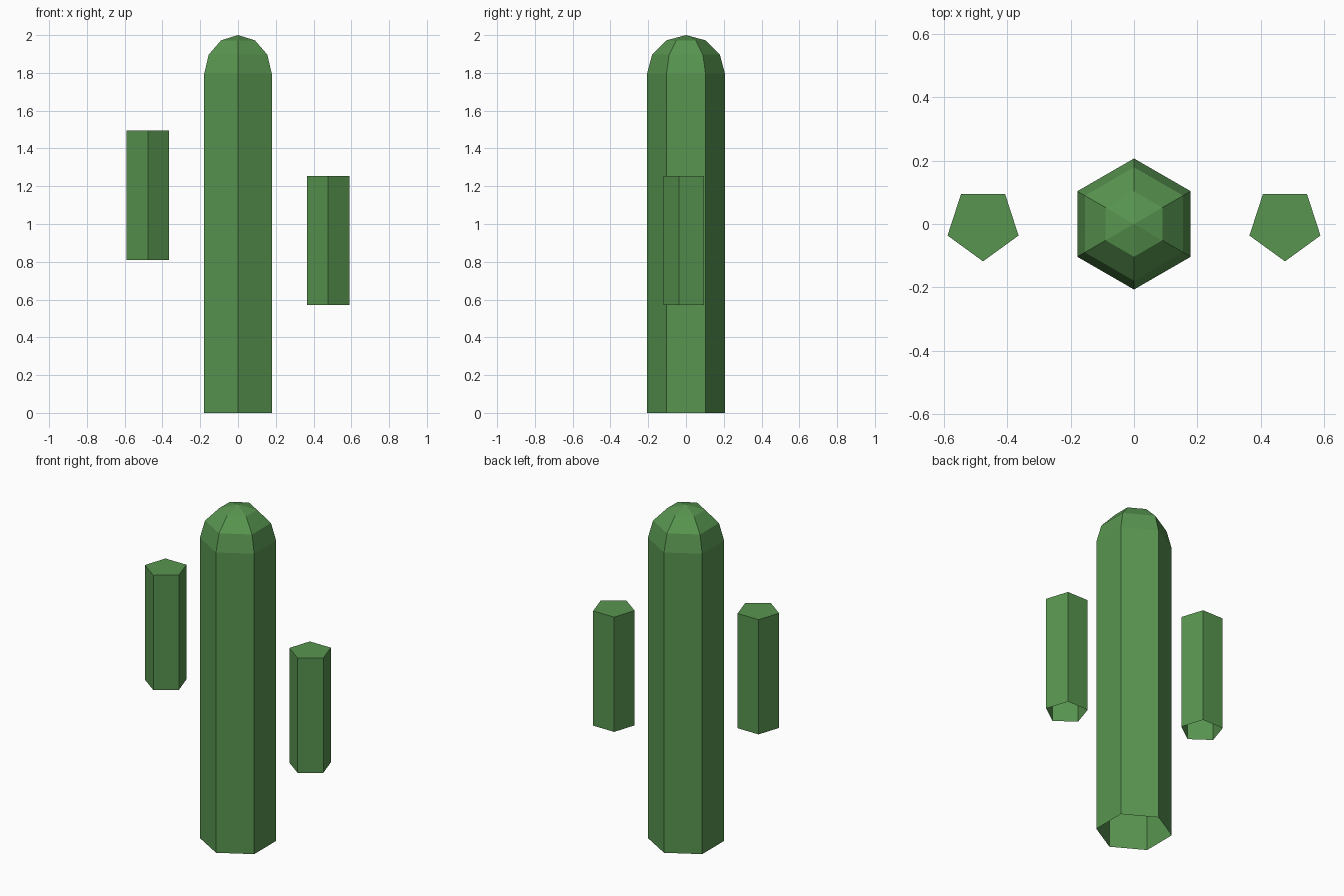
import bpy
import bmesh
from math import sin, cos, pi, radians

cube = bpy.data.objects.get("Cube")
if cube:
    bpy.data.objects.remove(cube, do_unlink=True)

# Single cactus colour
green = bpy.data.materials.new("cactus_green")
green.use_nodes = True
color = (0.098, 0.3, 0.08, 1)
green.diffuse_color = color
bsdf = green.node_tree.nodes["Principled BSDF"]
bsdf.inputs["Base Color"].default_value = color
bsdf.inputs["Roughness"].default_value = 0.9


def column(name, sides, profile, x=0, tip=None):
    """Stack rings of (radius, height), open below, closed by a tip or a flat cap."""
    bm = bmesh.new()
    rings = []
    for radius, z in profile:
        angles = [-pi / 2 + 2 * pi * i / sides for i in range(sides)]
        rings.append([bm.verts.new((radius * cos(a), radius * sin(a), z)) for a in angles])
    for low, high in zip(rings, rings[1:]):
        for i in range(sides):
            j = (i + 1) % sides
            bm.faces.new((low[i], low[j], high[j], high[i]))
    if tip is None:
        bm.faces.new(rings[-1])
    else:
        top = bm.verts.new((0, 0, tip))
        for i in range(sides):
            bm.faces.new((rings[-1][i], rings[-1][(i + 1) % sides], top))
    mesh = bpy.data.meshes.new(name)
    bm.to_mesh(mesh)
    bm.free()
    mesh.materials.append(green)
    obj = bpy.data.objects.new(name, mesh)
    obj.location.x = x
    bpy.context.collection.objects.link(obj)
    return obj


# Trunk: six-sided column with a faceted hemisphere on top
R, HEIGHT = 0.207, 2.0
shoulder = HEIGHT - R
dome = [(R * cos(radians(a)), shoulder + R * sin(radians(a))) for a in (0, 30, 60)]
column("trunk", 6, [(R, 0)] + dome, tip=HEIGHT)

# Arms: five-sided floating columns at different heights
for name, x, base in (("right_arm", -0.477, 0.81), ("left_arm", 0.477, 0.57)):
    column(name, 5, [(0.118, base), (0.118, base + 0.685)], x)
